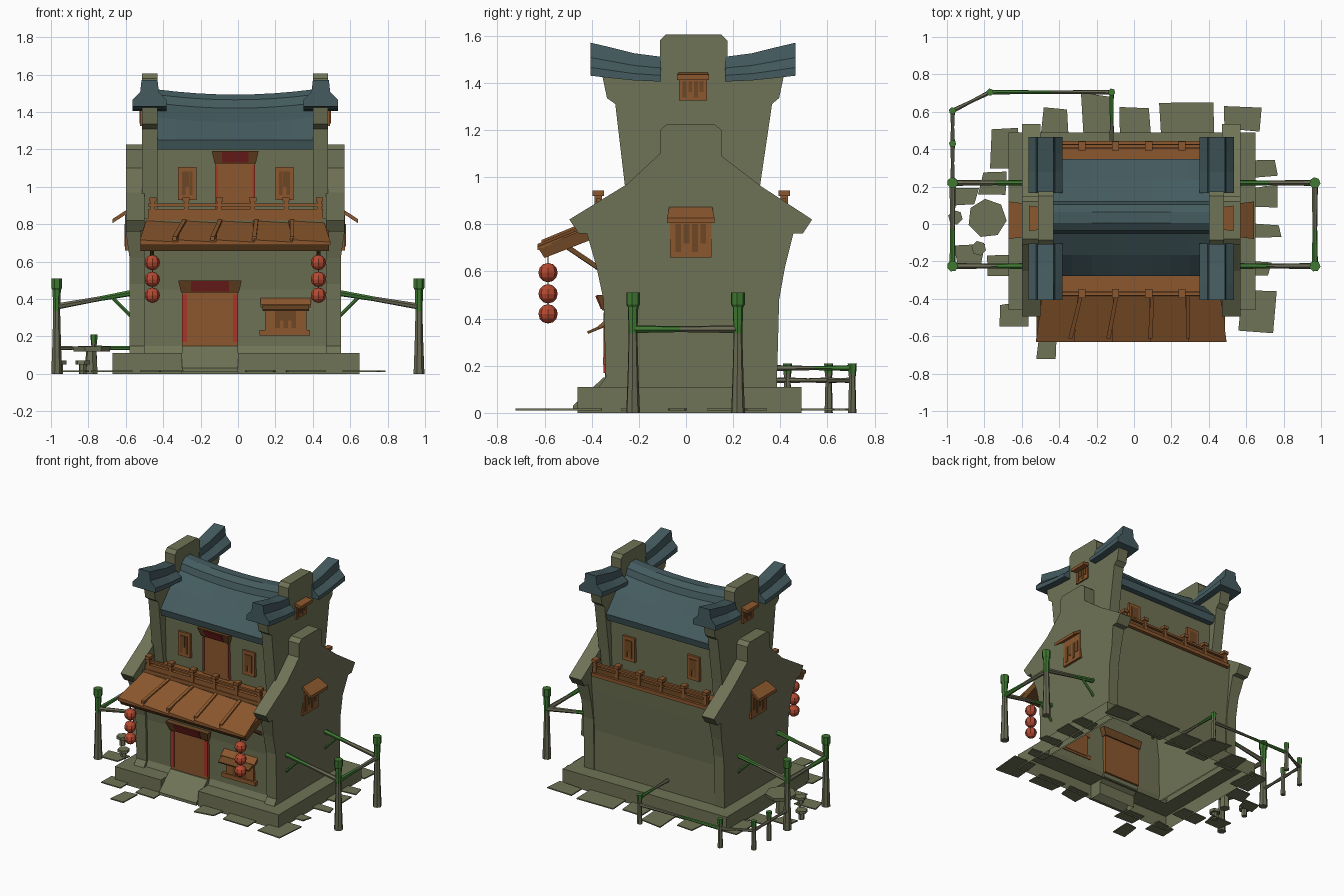
import bpy, bmesh, math, random
from mathutils import Vector

if "Cube" in bpy.data.objects:
    bpy.data.objects.remove(bpy.data.objects["Cube"])
random.seed(4)
CX = -0.015  # house centre line

def mat(name, *rgb):
    m = bpy.data.materials.new(name)
    m.diffuse_color = (*rgb, 1)
    m.use_nodes = True
    m.node_tree.nodes["Principled BSDF"].inputs["Base Color"].default_value = m.diffuse_color
    return m
STONE = mat("olive_stone", .160, .172, .092)
BLUE = mat("slate_blue", .058, .105, .115)
WOOD = mat("warm_wood", .260, .097, .027)
DARK = mat("dark_wood", .155, .064, .018)
RED = mat("red_paint", .40, .035, .022)
DEEP = mat("deep_red", .21, .016, .014)
LAMP = mat("lantern_red", .46, .068, .032)
GREEN = mat("bamboo_green", .050, .19, .032)
POLE = mat("weathered_pole", .145, .145, .090)

def loft(name, rings, mats, caps=True, open_below=None):
    """Joins equal rings of points; mats is one material or one per span."""
    bm = bmesh.new()
    vs = [[bm.verts.new(p) for p in r] for r in rings]
    n = len(rings[0])
    multi = isinstance(mats, (list, tuple))
    for i in range(len(vs) - 1):
        for j in range(n):
            k = (j + 1) % n
            f = bm.faces.new((vs[i][j], vs[i][k], vs[i + 1][k], vs[i + 1][j]))
            f.material_index = i if multi else 0
    if caps:
        bm.faces.new(vs[0])
        f = bm.faces.new(vs[-1])
        f.material_index = len(mats) - 1 if multi else 0
    bmesh.ops.recalc_face_normals(bm, faces=bm.faces)
    if open_below:  # hollow underside
        bmesh.ops.delete(bm, geom=[f for f in bm.faces if all(v.co.z < open_below for v in f.verts)],
                         context='FACES')
    me = bpy.data.meshes.new(name)
    bm.to_mesh(me)
    bm.free()
    for m in (mats if multi else [mats]):
        me.materials.append(m)
    ob = bpy.data.objects.new(name, me)
    bpy.context.collection.objects.link(ob)
    return ob

def box(name, x0, x1, y0, y1, z0, z1, m):
    return loft(name, [[(x0, y0, z), (x1, y0, z), (x1, y1, z), (x0, y1, z)] for z in (z0, z1)], m)

def prism(name, prof, xa, xb, m, **kw):  # (y, z) profile pushed along x
    return loft(name, [[(x, y, z) for y, z in prof] for x in (xa, xb)], m, **kw)

def rod(name, p, q, spans, mats, n=6):  # spans: (fraction, radius)
    p, q = Vector(p), Vector(q)
    d = q - p
    a = d.normalized().orthogonal().normalized()
    b = d.normalized().cross(a)
    rings = [[p + d * t + (a * math.cos(k * math.tau / n) + b * math.sin(k * math.tau / n)) * r
              for k in range(n)] for t, r in spans]
    return loft(name, rings, mats)

# Hollow foundation with a notch for the door ramp, and paving
rim = [(-.67, -.46), (-.30, -.46), (-.30, -.36), (0, -.36), (0, -.46), (.65, -.46), (.65, .49), (-.67, .49)]
inn = [(-.55, -.32), (-.31, -.32), (-.30, -.32), (0, -.32), (.01, -.32), (.53, -.32), (.53, .37), (-.55, .37)]
loft("foundation", [[(x, y, 0) for x, y in rim], [(x, y, .11) for x, y in rim], [(x, y, .11) for x, y in inn]],
     STONE, caps=False)
prism("door_ramp", [(-.32, .15), (-.35, .15), (-.48, .03), (-.48, .01), (-.46, .01), (-.32, .12)], -.30, .0, STONE)
slabs = [(-.42, .53, .15, .17), (-.19, .56, .17, .26), (0, .53, .17, .17), (.28, .56, .29, .2), (.57, .56, .2, .12),
         (-.69, .41, .16, .22), (-.75, .22, .14, .13), (-.68, -.22, .2, .1), (-.88, -.16, .15, .1), (-.9, .14, .12, .08),
         (.68, .29, .15, .08), (.69, .15, .16, .1), (.70, -.03, .16, .07), (.66, -.23, .14, .07), (.66, -.47, .19, .23),
         (-.46, -.65, .11, .14), (-.63, -.48, .15, .12), (-.38, -.49, .15, .12), (.12, -.5, .15, .12), (.36, -.5, .2, .12)]
for cx, cy, w, d in slabs:
    q = [(cx + sx * w / 2 + random.uniform(-.015, .015), cy + sy * d / 2 + random.uniform(-.015, .015))
         for sx, sy in ((-1, -1), (1, -1), (1, 1), (-1, 1))]
    loft("paving_slab", [[(x, y, z) for x, y in q] for z in (.01, .018)], STONE)

# Lower and upper storey bodies
prism("lower_body", [(-.345, .11), (-.325, .15), (-.332, .45), (-.365, .70), (-.385, .83),
                     (.42, .83), (.41, .7), (.38, .4), (.38, .11)], -.51, .48, STONE, open_below=.12)
prism("upper_body", [(-.21, .825), (-.225, 1.26), (.035, 1.36), (.295, 1.26), (.28, .825)], -.46, .43, STONE)

# Outer side walls with shoulders, and tall inner gables
outer = [(-.37, .11), (-.34, .15), (-.35, .48), (-.38, .62), (-.42, .76), (-.455, .76), (-.495, .82), (-.25, .97), (-.11, 1.10),
         (-.11, 1.20), (-.08, 1.225), (.12, 1.225), (.15, 1.2), (.15, 1.09), (.32, .96), (.535, .82),
         (.495, .76), (.455, .76), (.42, .62), (.395, .48), (.385, .11)]
gable = [(-.24, .83), (-.26, .97), (-.30, 1.31), (-.335, 1.335), (-.355, 1.43), (-.11, 1.43), (-.11, 1.58), (-.085, 1.605),
         (.15, 1.605), (.175, 1.58), (.175, 1.43), (.415, 1.43), (.395, 1.335), (.365, 1.31), (.315, .97), (.30, .83)]
cap = [(-.092, 0), (-.092, .25), (-.05, .55), (-.043, 1), (.043, 1), (.05, .55), (.092, .25), (.092, 0)]
for s in (-1, 1):
    loft("outer_side_wall", [[(CX + s * .485, y, z) for y, z in outer],
         [(CX + s * (.565 if z < .7 else .585), y, z) for y, z in outer]], STONE, open_below=.12)
    prism("tall_gable", gable, CX + s * .415, CX + s * .497, STONE)
    # upturned blue eave caps on the gable shoulders
    for e in (-1, 1):
        loft("upturned_eave_cap", [[(CX + s * .458 + x, .03 + e * d, b + h * z) for x, z in cap]
             for d, b, h in ((.135, 1.405, .105), (.25, 1.41, .115), (.35, 1.42, .13), (.435, 1.43, .14))], BLUE)
    # side windows with hoods
    for yc, w, z0, z1, t, x, out in ((.02, .088, .66, .85, .805, .572, .085), (.03, .06, 1.325, 1.412, 1.412, .492, .055)):
        h, xw = t - z0, CX + s * x
        box("side_window", xw - s * .02, xw + s * .016, yc - w, yc + w, z0, z1, WOOD)
        for k in range(4):
            y = yc + w * (-.6 + .4 * k)
            box("side_window_streak", xw + s * .013, xw + s * .02, y - w * .14, y + w * .14,
                z0 + h * (.15 + .25 * (k % 2)), t - .005, DARK)
        loft("side_window_hood", [[(CX + s * xx, yc + sy * w * g, zz + dz) for sy, dz in ((-1, 0), (1, 0), (1, .022), (-1, .022))]
             for xx, g, zz in ((x, 1.02, z1 + .01), (x + out, 1.14, t))], WOOD)

# Sagging main roof with ridge roll
half = [(-.30, 1.20), (-.312, 1.25), (-.20, 1.345), (-.085, 1.42), (-.07, 1.465), (-.03, 1.493)]
roof = half + [(-y, z) for y, z in reversed(half)]
loft("main_roof", [[(CX + t * .42, .035 + y, z + .028 * t * t * (z > 1.3))
                    for y, z in roof] for t in [k / 4 - 1 for k in range(9)]], BLUE)

# Balcony floors, rails and posts front and back
for name, ya, yb, yr in (("front", -.39, -.20, -.372), ("back", .27, .445, .416)):
    box(name + "_balcony_floor", -.48, .45, ya, yb, .82, .845, WOOD)
    box(name + "_balcony_board", -.48, .455, yr - .012, yr + .012, .825, .88, WOOD if yr < 0 else DARK)
    box(name + "_balcony_rail", -.48, .455, yr - .009, yr + .009, .895, .91, WOOD)
    for k in range(6):
        x = -.455 + k * .178
        box(name + "_balcony_post", x - .012, x + .012, yr - .016, yr + .016, .82, .925, WOOD)
        box(name + "_post_cap", x - .019, x + .019, yr - .024, yr + .024, .92, .942, WOOD)

# Plank awning over the entrance
def awn(u, t, dz):  # u across, t down the slope
    return (CX + (u - .5) * (.95 + .07 * t), -.37 - .26 * t, .818 - .108 * t + dz)
for k in range(5):
    a, b = k / 5, (k + 1) / 5
    loft("awning_plank", [[awn(a, t, -.02), awn(b, t, -.02), awn(b, t, -.006), awn(a, t, .006)]
                          for t in (0, 1)], WOOD)
    if k:
        c = a + .02
        loft("awning_batten", [[awn(e - .011, t, -.01), awn(e + .011, t, -.01), awn(e + .011, t, .016),
                                awn(e - .011, t, .016)] for e, t in ((c, 0), (a - .02 * (k < 3), .93))], WOOD)
prism("awning_fascia", [(-.628, .70), (-.60, .657), (-.40, .735), (-.40, .79)], -.522, .487, DARK)
for x in (-.46, .43):
    rod("awning_bracket", (x, -.35, .60), (x, -.52, .715), [(0, .014), (1, .014)], DARK, 4)

# Hanging lanterns
for x in (-.458, .43):
    rod("lantern_cord", (x, -.585, .41), (x, -.585, .68), [(0, .004), (1, .004)], DARK, 4)
    for z in (.595, .505, .42):
        bpy.ops.mesh.primitive_uv_sphere_add(segments=8, ring_count=6, radius=.041, location=(x, -.585, z))
        bpy.context.object.name = "lantern"
        bpy.context.object.data.materials.append(LAMP)

# Doors with red strips and lintels
def door(x0, x1, z0, z1, y, lint, strip):
    box("door_panel", x0, x1, y - .008, y + .03, z0, z1, WOOD)
    for x in (x0, x1 - strip):
        box("door_red_strip", x, x + strip, y - .014, y, z0 + .02, z1 - .01, RED)
    loft("door_lintel", [[(x0 - g, y - d, z), (x1 + g, y - d, z), (x1 + g, y + .04, z), (x0 - g, y + .04, z)]
                         for g, d, z in ((.005, .02, z1), (.02, .045, z1 + lint))], DARK)
    w = x1 - x0
    loft("lintel_red_plate", [[(x0 + w * .16, y - a - e, z1 + .005), (x1 - w * .16, y - a - e, z1 + .005),
         (x1 - w * .16, y - b - e, z1 + lint - .004), (x0 + w * .16, y - b - e, z1 + lint - .004)]
         for a, b, e in ((.018, .042, 0), (.018, .042, .008))], DEEP)
door(-.30, .0, .15, .435, -.335, .065, .028)
door(-.12, .09, .85, 1.125, -.225, .065, .012)

# Upper windows front and back, and the shop window
def window(x0, x1, z0, z1, y, s):
    box("window_board", x0, x1, y - .014, y + .014, z0, z1, WOOD)
    w, h = x1 - x0, z1 - z0
    n = 3 if w < .15 else 5
    for k in range(n):
        x = x0 + w * (.3 + .4 * k / (n - 1))
        box("window_streak", x - w * .28 / n, x + w * .28 / n, y + s * .012, y + s * .019,
            z0 + h * (.15 + .25 * (k % 2)), z1 - h * .14, DARK)
for x in (-.32, .2):
    window(x, x + .098, .93, 1.105, -.22, -1)
    window(x, x + .098, .93, 1.105, .291, 1)
window(.145, .365, .22, .38, -.33, -1)
box("shop_window_sill", .115, .385, -.352, -.32, .205, .235, WOOD)
prism("shop_window_hood", [(-.37, .355), (-.37, .37), (-.325, .41), (-.325, .38)], .12, .39, WOOD)
prism("shop_counter", [(-.42, .345), (-.415, .335), (-.33, .37), (-.33, .385)], .13, .38, DARK)

# Bamboo posts and beams on both sides
beam = [(0, .017), (.45, .013), (1, .017)]
for s, xp in ((1, .967), (-1, -.97)):
    for y in (-.225, .22):
        rod("bamboo_post", (xp, y, 0), (xp, y, .51), [(0, .03), (.3, .024), (.66, .019), (.88, .023), (.9, .03), (1, .03)],
            [POLE, POLE, GREEN, GREEN, GREEN], 7)
        rod("bamboo_beam", (CX + s * .54, y, .435), (xp, y, .36), beam, [GREEN, POLE])
        rod("bamboo_strut", (CX + s * .56, y, .31), (CX + s * .66, y, .41), [(0, .01), (1, .01)], GREEN)
    rod("bamboo_cross_beam", (xp, -.225, .355), (xp, .22, .355), beam, [GREEN, POLE])

# Low fence round the back left corner
path = [(-.97, .22), (-.97, .43), (-.97, .605), (-.77, .705), (-.12, .705), (-.12, .38)]
for i, (x, y) in enumerate(path):
    if 0 < i < 5:
        rod("fence_post", (x, y, 0), (x, y, .21), [(0, .018), (.7, .014), (.8, .017), (1, .02)], [POLE, POLE, GREEN])
    if i:
        a, b = path[i - 1]
        z = .19 if i == 5 else .138
        rod("fence_rail", (a, b, z), (x, y, z), [(0, .013), (.5, .009), (1, .013)],
            [GREEN, POLE] if i > 3 else [POLE, POLE])

# Stone table and stools
rod("table_leg", (-.785, .03, 0), (-.785, .03, .125), [(0, .036), (1, .028)], STONE)
rod("table_top", (-.785, .03, .12), (-.785, .03, .145), [(0, .1), (1, .105)], STONE, 7)
for x, y in ((-.955, .035), (-.83, -.13)):
    rod("stool_leg", (x, y, 0), (x, y, .055), [(0, .02), (1, .02)], STONE)
    rod("stool_seat", (x, y, .05), (x, y, .07), [(0, .04), (1, .04)], STONE)
